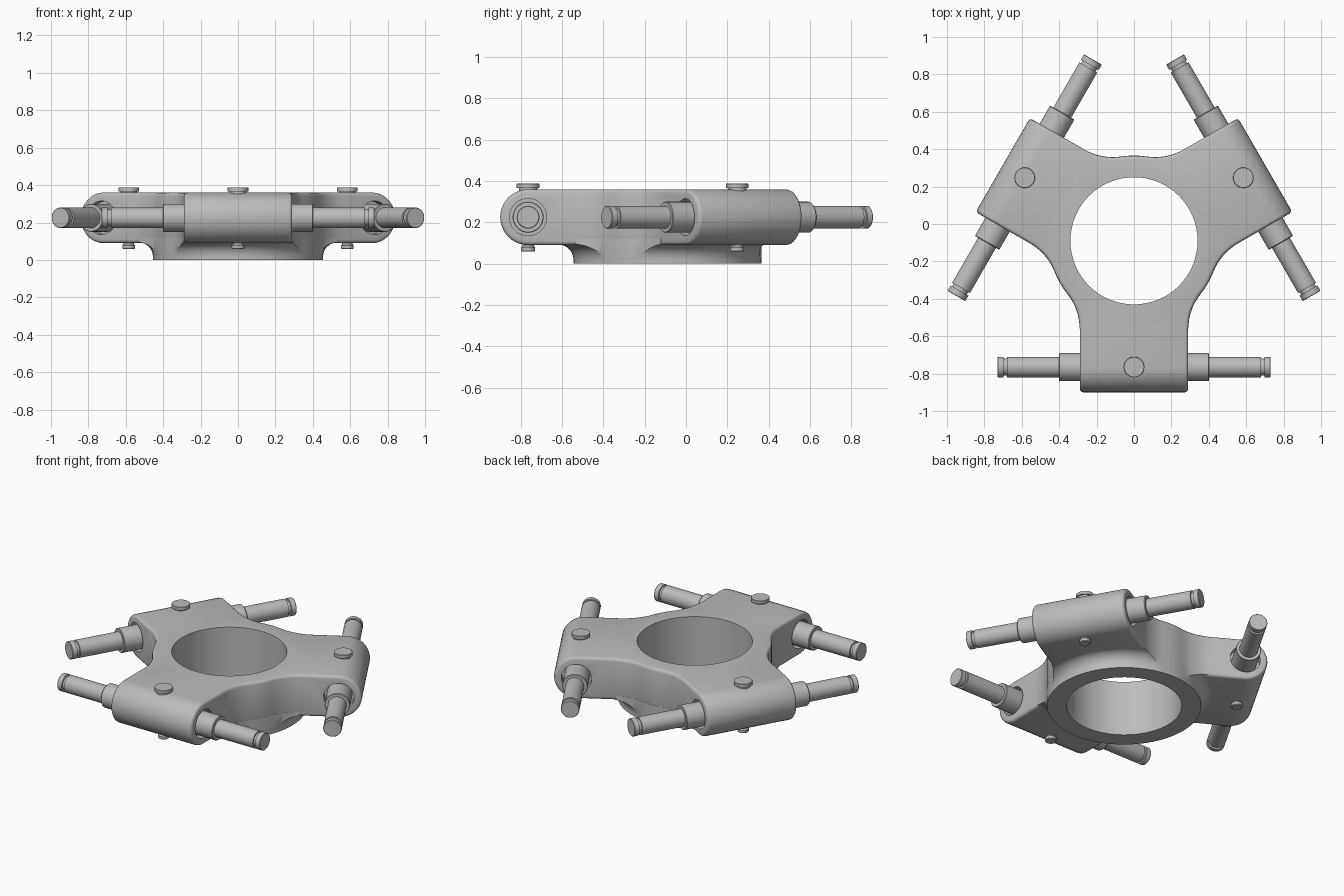
import bpy, bmesh, math
from math import sin, cos, pi, radians
from mathutils import Matrix, Vector

cube = bpy.data.objects.get("Cube")
if cube:
    bpy.data.objects.remove(cube)

CENTRE = Vector((0, -0.09, 0))
ARM_HALF, ARM_END, AXLE_V, AXLE_Z = 0.29, 0.81, 0.675, 0.225
HUB_R, HOLE_R, FILLET_R = 0.455, 0.34, 0.3
BOTTOM, TOP = 0.09, 0.36

metal = bpy.data.materials.new("grey metal")
metal.use_nodes = True
grey = (0.5, 0.5, 0.5, 1)
metal.diffuse_color = grey
metal.node_tree.nodes["Principled BSDF"].inputs["Base Color"].default_value = grey


def make(name, bm, matrix=Matrix()):
    bmesh.ops.recalc_face_normals(bm, faces=bm.faces)
    mesh = bpy.data.meshes.new(name)
    bm.to_mesh(mesh)
    bm.free()
    mesh.transform(matrix)
    mesh.materials.append(metal)
    ob = bpy.data.objects.new(name, mesh)
    bpy.context.collection.objects.link(ob)
    return ob


def lathe(name, profile, matrix=Matrix(), sides=32, closed=False):
    """Spin (radius, height) points about z; open profiles get end caps."""
    bm = bmesh.new()
    rings = [[bm.verts.new((r * cos(2 * pi * i / sides), r * sin(2 * pi * i / sides), z))
              for i in range(sides)] for r, z in profile]
    pairs = list(zip(rings, rings[1:]))
    if closed:
        pairs.append((rings[-1], rings[0]))
    else:
        bm.faces.new(rings[0])
        bm.faces.new(rings[-1])
    for a, b in pairs:
        for i in range(sides):
            j = (i + 1) % sides
            bm.faces.new((a[i], a[j], b[j], b[i]))
    return make(name, bm, matrix)


def prism(outline, z0, z1):
    bm = bmesh.new()
    face = bm.faces.new([bm.verts.new((p.x, p.y, z0)) for p in outline])
    ext = bmesh.ops.extrude_face_region(bm, geom=[face])
    verts = [g for g in ext["geom"] if isinstance(g, bmesh.types.BMVert)]
    bmesh.ops.translate(bm, verts=verts, vec=(0, 0, z1 - z0))
    return bm


def boolean(ob, other, operation):
    mod = ob.modifiers.new("boolean", "BOOLEAN")
    mod.object, mod.operation, mod.solver = other, operation, "EXACT"
    other.hide_render = True


def apply_modifiers(ob):
    bpy.context.view_layer.update()
    ev = ob.evaluated_get(bpy.context.evaluated_depsgraph_get())
    mesh = bpy.data.meshes.new_from_object(ev)
    ob.modifiers.clear()
    ob.data = mesh


def smooth(ob):
    for poly in ob.data.polygons:
        poly.use_smooth = True
    ob.data.set_sharp_from_angle(angle=radians(32))


# Three-armed outline: straight arm sides blended into a round hub
fillet_v = math.sqrt((HUB_R + FILLET_R) ** 2 - (ARM_HALF + FILLET_R) ** 2)
tangent = math.atan2(fillet_v, ARM_HALF + FILLET_R)
blend = []
for i in range(9):
    a = pi - tangent * i / 8
    blend.append(Vector((ARM_HALF + FILLET_R + FILLET_R * cos(a), -fillet_v + FILLET_R * sin(a), 0)))
side = [Vector((ARM_HALF, -ARM_END, 0))] + blend
hub_arc = [Vector((HUB_R * cos(a), HUB_R * sin(a), 0))
           for a in (radians(d) for d in (-34, -30, -26))]
segment = [Vector((-p.x, p.y, 0)) for p in reversed(side)] + side + hub_arc
turns = [Matrix.Rotation(2 * pi * k / 3, 4, "Z") for k in range(3)]
outline = [t @ p for t in turns for p in segment]
to_centre = Matrix.Translation(CENTRE)

# Main body with fully rounded arm ends and softened edges
bm = prism(outline, BOTTOM, TOP)
ends = [e for e in bm.edges if all(v.co.xy.length > 0.8 for v in e.verts)
        and abs(e.verts[0].co.z - e.verts[1].co.z) < 0.01]
bmesh.ops.bevel(bm, geom=ends, offset=(TOP - BOTTOM) / 2, segments=10, profile=0.5, affect="EDGES")
bmesh.ops.remove_doubles(bm, verts=bm.verts, dist=0.001)
body = make("body", bm, to_centre)
bevel = body.modifiers.new("soft edges", "BEVEL")
bevel.width, bevel.segments = 0.018, 3
bevel.limit_method, bevel.angle_limit = "ANGLE", radians(50)
bevel.use_clamp_overlap = False
cutters = [lathe("bore_cutter", [(HOLE_R, -1), (HOLE_R, 1)], to_centre, 64)]

# Placement of each arm's axle: local z runs along the axle
axle_frames = [to_centre @ t @ Matrix.Translation((0, -AXLE_V, AXLE_Z)) @ Matrix.Rotation(pi / 2, 4, "Y")
               for t in turns]
for frame in axle_frames:
    for flip in (1, -1):
        cutters.append(lathe("recess_cutter", [(0.09, flip * 0.24), (0.09, flip * 0.4)], frame))
for c in cutters:
    boolean(body, c, "DIFFERENCE")
apply_modifiers(body)
smooth(body)

# Flared collar beneath the hub, trimmed to the body outline
FLARE = 0.075
profile = [(HOLE_R, 0), (HUB_R, 0)]
for i in range(9):
    a = pi / 2 * i / 8
    profile.append((HUB_R + FLARE * (1 - cos(a)), BOTTOM + 0.003 - FLARE * (1 - sin(a))))
profile += [(HUB_R + FLARE, BOTTOM + 0.03), (HOLE_R, BOTTOM + 0.03)]
collar = lathe("hub_collar", profile, to_centre, 64, closed=True)
trim = make("collar_trim", prism([p * 1.002 for p in outline], -0.1, 0.3), to_centre)
boolean(collar, trim, "INTERSECT")
apply_modifiers(collar)
smooth(collar)
for helper in cutters + [trim]:
    bpy.data.objects.remove(helper)

# Axles with sleeves and grooved tips, and a locking pin through each arm
half_axle = [(0.075, 0.2), (0.075, 0.398), (0.072, 0.402), (0.055, 0.402), (0.055, 0.68),
             (0.045, 0.68), (0.045, 0.697), (0.055, 0.697), (0.055, 0.727), (0.052, 0.73)]
axle = [(r, -z) for r, z in reversed(half_axle)] + half_axle
pin = [(0.03, 0.058), (0.034, 0.062), (0.034, 0.078), (0.028, 0.086), (0.028, 0.34),
       (0.045, 0.34), (0.045, 0.367), (0.055, 0.367), (0.055, 0.386), (0.053, 0.388)]
for label, frame, turn in zip(("front", "left", "right"), axle_frames, turns):
    smooth(lathe(label + "_axle", axle, frame))
    smooth(lathe(label + "_pin", pin, to_centre @ turn @ Matrix.Translation((0, -AXLE_V, 0))))
